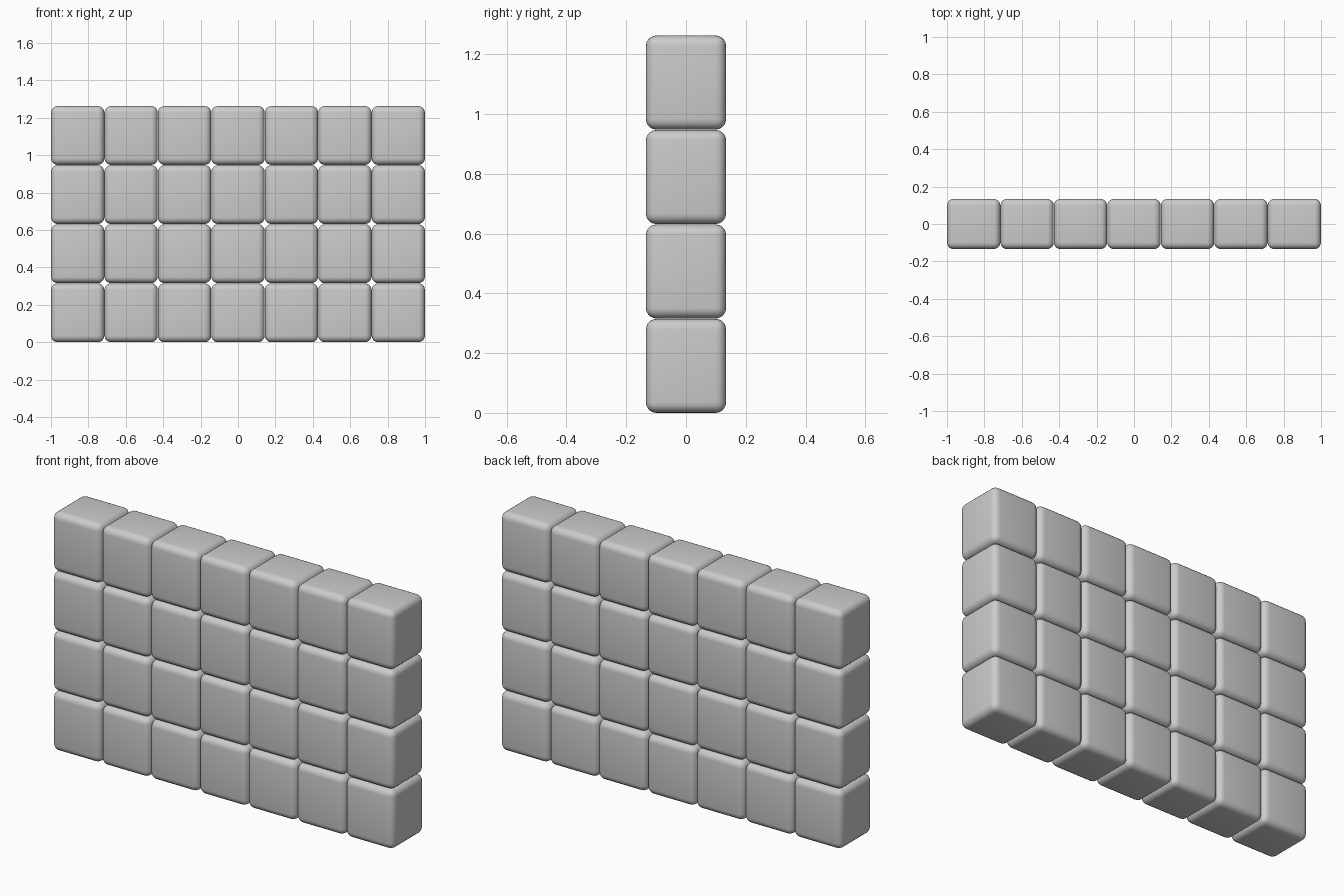
import bpy

if "Cube" in bpy.data.objects:
    bpy.data.objects.remove(bpy.data.objects["Cube"])

COLS, ROWS = 7, 4
PITCH_X, PITCH_Z = 2 / COLS, 0.316
SIZE = (0.2845, 0.268, 0.3145)


def block(name, x, z):
    # one rounded stone block
    bpy.ops.mesh.primitive_cube_add(size=1, location=(x, 0, z))
    ob = bpy.context.object
    ob.name = name
    ob.scale = SIZE
    bpy.ops.object.transform_apply(location=False, rotation=False, scale=True)
    bev = ob.modifiers.new("rounded_edges", 'BEVEL')
    bev.width = 0.035
    bev.segments = 5
    bev.limit_method = 'NONE'
    bpy.ops.object.shade_smooth()
    return ob


# wall: a straight grid of blocks, nearly touching
for r in range(ROWS):
    for c in range(COLS):
        block(f"wall_block_{r + 1}_{c + 1}",
              (c - (COLS - 1) / 2) * PITCH_X,
              SIZE[2] / 2 + r * PITCH_Z)
